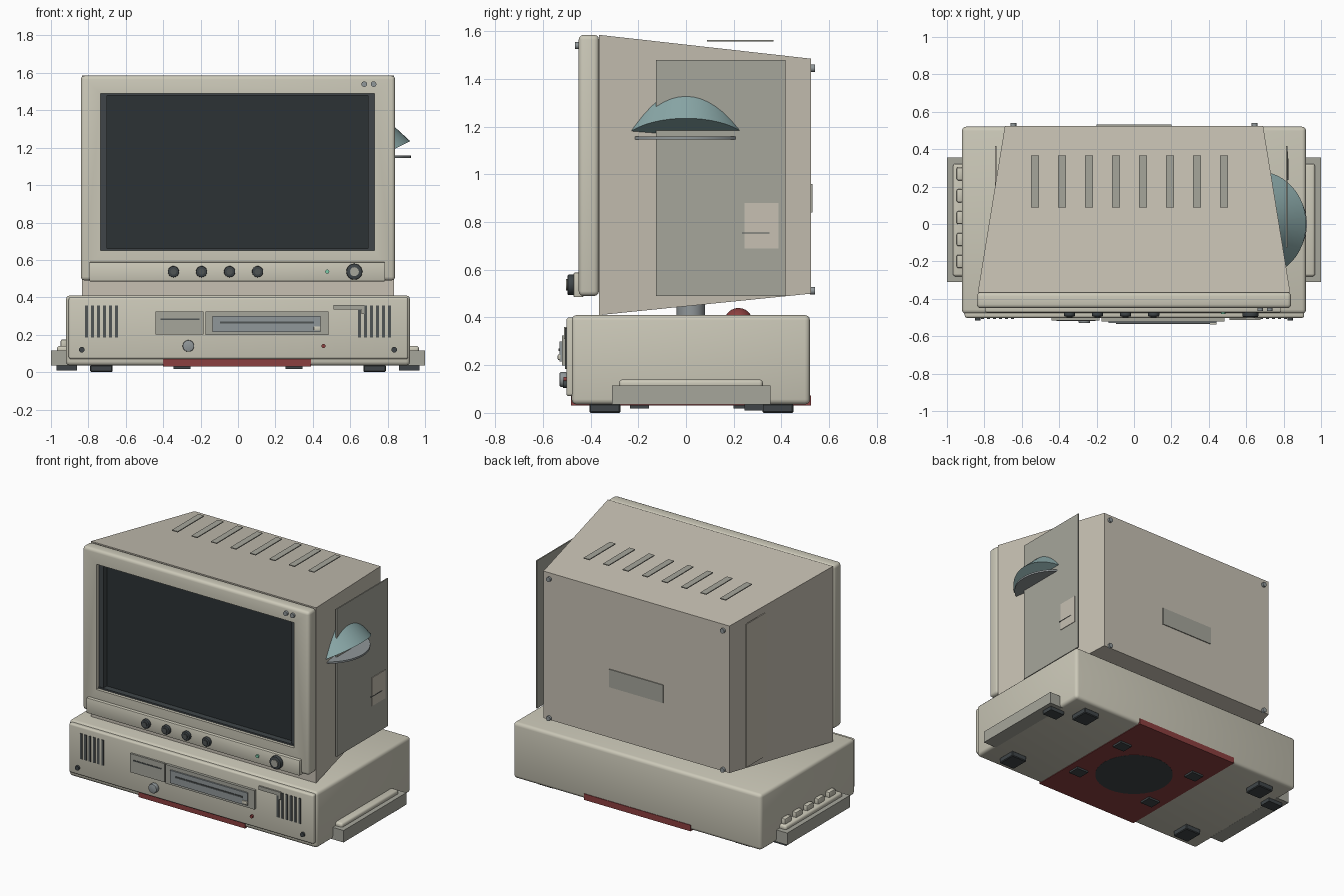
import bpy, bmesh
from math import radians, atan
from mathutils import Matrix

if "Cube" in bpy.data.objects:
    bpy.data.objects.remove(bpy.data.objects["Cube"])

MATS = {}
COL = dict(beige=(.60, .58, .48), shell=(.57, .53, .45), grey=(.38, .38, .33), steel=(.28, .31, .32),
           dark=(.05, .06, .065), screen=(.025, .032, .035), red=(.26, .05, .05), teal=(.26, .40, .40),
           green=(.2, .6, .4), slot=(.08, .09, .09))


def finish(name, me, col):
    ob = bpy.data.objects.new(name, me)
    bpy.context.collection.objects.link(ob)
    if col not in MATS:
        MATS[col] = bpy.data.materials.new(col)
        MATS[col].diffuse_color = (*COL[col], 1)
    me.materials.append(MATS[col])
    return ob


def smooth(ob):
    bpy.ops.object.select_all(action='DESELECT')
    ob.select_set(True)
    bpy.context.view_layer.objects.active = ob
    bpy.ops.object.shade_smooth_by_angle(angle=radians(35))


def box(name, x, y, z, col='beige', bev=0, seg=3):
    """Box from (min, max) ranges with optional rounded edges."""
    bm = bmesh.new()
    bmesh.ops.create_cube(bm, size=1)
    for v in bm.verts:
        for i, r in enumerate((x, y, z)):
            v.co[i] = r[0] if v.co[i] < 0 else r[1]
    if bev:
        bmesh.ops.bevel(bm, geom=bm.edges[:], offset=bev, segments=seg, profile=.5, affect='EDGES')
    me = bpy.data.meshes.new(name)
    bm.to_mesh(me)
    bm.free()
    ob = finish(name, me, col)
    if bev:
        smooth(ob)
    return ob


def cyl(name, loc, r, depth, col='dark', axis='Y', r2=None, seg=24, rot=None, bev=0):
    bm = bmesh.new()
    bmesh.ops.create_cone(bm, cap_ends=True, segments=seg, radius1=r, radius2=r if r2 is None else r2, depth=depth)
    if bev:
        rim = [e for e in bm.edges if e.calc_face_angle(0) > 1]
        bmesh.ops.bevel(bm, geom=rim, offset=bev, segments=2, profile=.5, affect='EDGES')
    m = rot or (Matrix.Rotation(radians(90), 4, 'X') if axis == 'Y' else Matrix())
    bm.transform(Matrix.Translation(loc) @ m)
    me = bpy.data.meshes.new(name)
    bm.to_mesh(me)
    bm.free()
    ob = finish(name, me, col)
    smooth(ob)
    return ob


def cut(ob, *cutter_range):
    """Cut a box-shaped opening and drop the cutter."""
    c = box('cutter', *cutter_range, col='dark')
    c.hide_render = True
    m = ob.modifiers.new('cut', 'BOOLEAN')
    m.object, m.operation, m.solver = c, 'DIFFERENCE', 'EXACT'
    bpy.context.view_layer.objects.active = ob
    bpy.ops.object.modifier_apply(modifier=m.name)
    bpy.data.objects.remove(c)


# --- computer case ---
box('case_body', (-.92, .92), (-.48, .52), (.035, .41), bev=.022)
box('case_front_panel', (-.905, .91), (-.502, -.46), (.07, .40), bev=.012)
box('red_underplate', (-.40, .39), (-.482, .524), (.031, .072), 'red')
cyl('bottom_disc', (0, 0, .04), .25, .02, 'dark', 'Z', seg=32)
for s in (-1, 1):
    for y in (-.34, .385):
        box('corner_foot', (s*.73-.06, s*.73+.06), (y-.065, y+.065), (0, .038), 'dark', .005, 1)
    for y in (-.195, .24):
        box('inner_foot', (s*.3-.045, s*.3+.045), (y-.04, y+.04), (.018, .038), 'dark')
    box('outer_foot', (s*.915-.055, s*.915+.055), (.245, .325), (.01, .037), 'dark')
    # side trays
    box('side_tray', sorted((s*.9, s*1.0)), (-.31, .355), (.035, .115), 'grey')
    box('side_tray_lid', sorted((s*.9, s*.968)), (-.28, .322), (.10, .14), 'beige', .014)
    # front screws and grilles
    cyl('case_screw', (s*.835, -.507, .12), .015, .016, 'dark', seg=16)
    for i in range(6):
        x = s*.73 + (i-2.5)*.032
        box('grille_slot', (x-.008, x+.008), (-.507, -.498), (.185, .355), 'slot')
for i in range(5):
    y = -.2 + i*.117
    box('side_key', (-.948, -.915), (y-.035, y+.035), (.125, .175), 'beige', .008, 2)

# --- drives on the case front ---
box('small_drive', (-.44, -.185), (-.515, -.49), (.2, .325), 'grey')
box('small_drive_slot', (-.415, -.205), (-.518, -.51), (.28, .288), 'slot')
box('large_drive', (-.175, .485), (-.52, -.49), (.198, .325), 'grey')
box('large_drive_face', (-.135, .44), (-.53, -.51), (.215, .30), 'steel')
box('large_drive_slot', (-.095, .405), (-.534, -.525), (.26, .27), 'slot')
box('eject_button', (.405, .442), (-.538, -.525), (.222, .245), 'beige', .004, 2)
cyl('round_button', (-.265, -.515, .14), .031, .03, 'steel', bev=.005)
cyl('drive_light', (.457, -.506, .14), .011, .014, 'red', seg=16)
box('latch_bar', (.51, .675), (-.512, -.49), (.335, .36), 'grey')
box('latch_tail', (.66, .675), (-.512, -.49), (.31, .335), 'grey')

# --- stand between case and monitor ---
cyl('neck', (0.02, .02, .44), .06, .12, 'steel', 'Z')
bm = bmesh.new()
bmesh.ops.create_uvsphere(bm, u_segments=24, v_segments=12, radius=.06,
                          matrix=Matrix.Translation((.0, .22, .38)))
me = bpy.data.meshes.new('red_dome')
bm.to_mesh(me)
bm.free()
smooth(finish('red_dome', me, 'red'))

# --- tapered monitor shell ---
shell = box('monitor_shell', (-.835, .835), (-.365, .525), (.41, 1.585), 'shell')
for v in shell.data.vertices:
    if v.co.y > 0:
        v.co.x *= .69/.835
        v.co.z = .50 if v.co.z < 1 else 1.485
cut(shell, (-.72, .72), (-.5, -.33), (.66, 1.48))

# --- bezel and screen ---
bezel = box('bezel', (-.84, .84), (-.45, -.365), (.49, 1.585), bev=.02)
cut(bezel, (-.735, .73), (-.6, -.2), (.65, 1.49))
for s in (-1, 1):
    box('screen_side_trim', sorted((s*.697-.003, s*.732-.003)), (-.425, -.35), (.65, 1.49), 'dark')
box('screen_top_trim', (-.735, .73), (-.43, -.35), (1.48, 1.492), 'dark')
box('screen_bottom_trim', (-.735, .73), (-.43, -.35), (.648, .66), 'dark')
box('screen', (-.735, .73), (-.39, -.345), (.65, 1.49), 'screen')
for x in (.675, .725):
    cyl('bezel_button', (x, -.455, 1.54), .015, .02, 'steel', seg=16)

# --- control strip ---
box('control_strip', (-.795, .787), (-.472, -.43), (.485, .588), bev=.006, seg=2)
for x in (-.345, -.195, -.045, .105):
    cyl('control_knob', (x, -.482, .537), .03, .024, bev=.004)
    cyl('knob_cap', (x, -.494, .537), .016, .012, 'slot')
cyl('power_light', (.477, -.475, .537), .011, .012, 'green', seg=16)
cyl('power_knob', (.622, -.482, .537), .043, .03, bev=.006)
cyl('power_cap', (.622, -.497, .537), .024, .012, 'grey')

# --- vents, side panels and rear plate ---
for i in range(8):
    x = -.53 + i*.1445
    box('top_vent', (x-.021, x+.021), (.088, .367), (1.558, 1.564), 'grey')
box('right_panel', (.812, .82), (-.125, .418), (.49, 1.48), 'grey')
box('right_label', (.815, .824), (.245, .387), (.69, .88), 'shell')
box('right_label_line', (.82, .826), (.235, .35), (.752, .756), 'slot')
box('left_panel', (-.742, -.735), (-.125, .418), (.51, 1.47), 'shell')
box('rear_plate', (-.2, .2), (.515, .531), (.84, .96), 'grey')
for x in (-.645, .645):
    for z in (.507, 1.44):
        cyl('rear_screw', (x, .53, z+.005), .016, .02, 'steel', seg=16)

# --- tilted shade and flat disc on the right side ---
tilt = Matrix.Rotation(-atan(.5), 4, 'Y')
up = tilt @ Matrix.Translation((0, 0, .15))
c = Matrix.Translation((.67, 0, 1.11)) @ up
cyl('side_shade', c.translation, .28, .30, 'teal', rot=tilt, r2=.165, seg=48)
cyl('side_disc', (.668, 0, 1.152), .257, .012, 'steel', 'Z', seg=48)

for m in bpy.data.materials:
    if m.users and not m.is_grease_pencil:
        m.use_nodes = True
        m.node_tree.nodes["Principled BSDF"].inputs["Base Color"].default_value = m.diffuse_color
